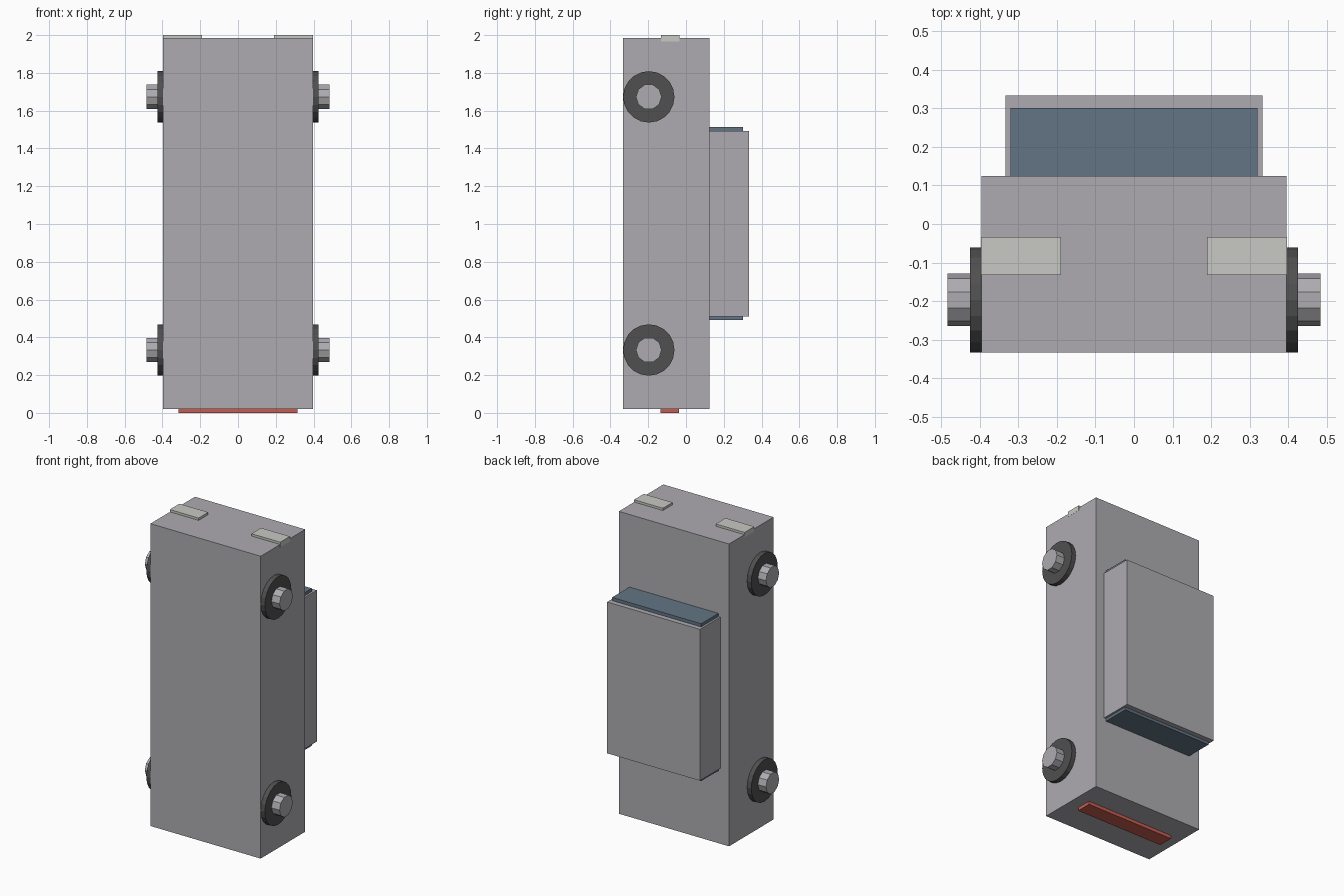
import bpy, math

if "Cube" in bpy.data.objects:
    bpy.data.objects.remove(bpy.data.objects["Cube"])


def material(name, rgb):
    m = bpy.data.materials.new(name)
    m.diffuse_color = (*rgb, 1)
    m.use_nodes = True
    m.node_tree.nodes["Principled BSDF"].inputs["Base Color"].default_value = m.diffuse_color
    return m


GREY = material("body_grey", (0.42, 0.41, 0.435))
GLASS = material("window_blue", (0.125, 0.178, 0.235))
RUBBER = material("tyre_dark_grey", (0.08, 0.08, 0.08))
LAMP = material("headlight_white", (0.58, 0.58, 0.55))
RED = material("tail_light_red", (0.57, 0.107, 0.08))


def box(name, lo, hi, mat):
    """Box between two opposite corners."""
    bpy.ops.mesh.primitive_cube_add(size=1, location=[(a + b) / 2 for a, b in zip(lo, hi)])
    o = bpy.context.object
    o.name = name
    o.scale = [b - a for a, b in zip(lo, hi)]
    bpy.ops.object.transform_apply(location=False, rotation=False, scale=True)
    o.data.materials.append(mat)


def disc(name, sides, radius, x0, x1, y, z, mat):
    """Cylinder lying along x, with a corner pointing along y."""
    bpy.ops.mesh.primitive_cylinder_add(
        vertices=sides, radius=radius, depth=abs(x1 - x0),
        location=((x0 + x1) / 2, y, z), rotation=(0, math.pi / 2, 0))
    o = bpy.context.object
    o.name = name
    o.data.materials.append(mat)


# Car standing upright on its tail: body, cabin and window block
box("body", (-0.396, -0.333, 0.021), (0.396, 0.124, 1.985), GREY)
box("cabin", (-0.333, 0.124, 0.51), (0.333, 0.333, 1.493), GREY)
box("windows", (-0.32, 0.124, 0.492), (0.32, 0.301, 1.514), GLASS)

# Tail light strip under the body
box("tail_light", (-0.315, -0.135, 0.0), (0.315, -0.036, 0.035), RED)

for side, s in (("left", -1), ("right", 1)):
    # Headlights on the nose
    xs = sorted((s * 0.19, s * 0.397))
    box(f"headlight_{side}", (xs[0], -0.133, 1.967), (xs[1], -0.034, 2.0), LAMP)
    # Wheels with protruding hubs
    for end, z in (("rear", 0.333), ("front", 1.673)):
        disc(f"{end}_wheel_{side}", 20, 0.136, s * 0.33, s * 0.426, -0.197, z, RUBBER)
        disc(f"{end}_hub_{side}", 10, 0.068, s * 0.33, s * 0.484, -0.197, z, GREY)
